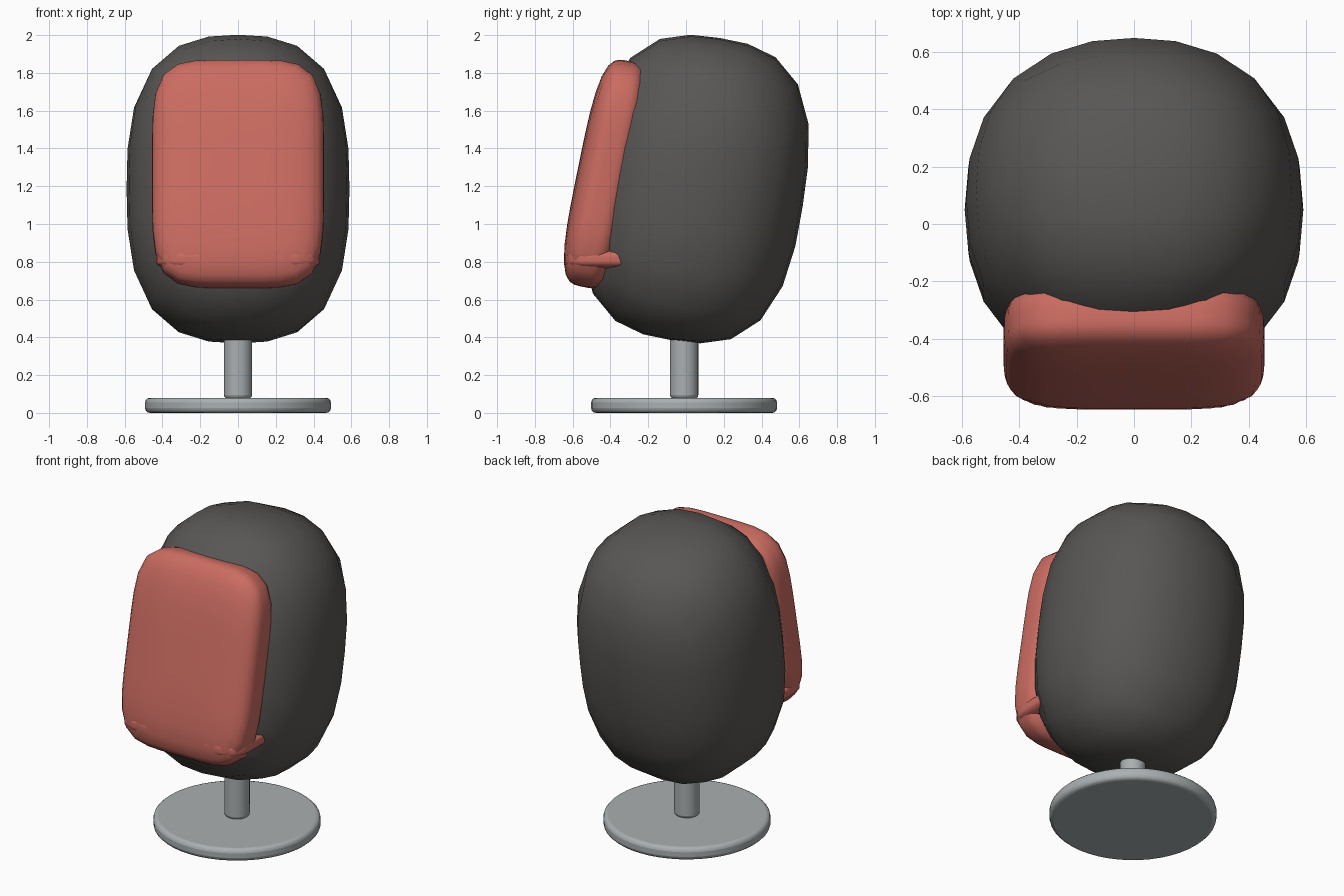
import bpy, bmesh
from math import tan, radians, pi
from mathutils import Matrix, Vector

if "Cube" in bpy.data.objects:
    bpy.data.objects.remove(bpy.data.objects["Cube"])


def material(name, color):
    m = bpy.data.materials.new(name)
    m.diffuse_color = (*color, 1)
    m.use_nodes = True
    m.node_tree.nodes["Principled BSDF"].inputs["Base Color"].default_value = m.diffuse_color
    return m


shell_mat = material("dark_shell", (0.10, 0.095, 0.09))
red_mat = material("red_fabric", (0.60, 0.15, 0.12))
metal_mat = material("grey_metal", (0.40, 0.43, 0.44))


def rounded_block(name, half, p_plan, p_rise, loc, lean, mat, cuts=5, swap=False):
    """Cube grid pushed out to a superellipsoid; swap puts its rise axis on y."""
    bm = bmesh.new()
    bmesh.ops.create_cube(bm, size=2)
    bmesh.ops.subdivide_edges(bm, edges=bm.edges[:], cuts=cuts, use_grid_fill=True)
    for v in bm.verts:
        d = Vector([tan(c * pi / 4) for c in v.co])
        a, b, c = abs(d.x), abs(d.y), abs(d.z)
        if swap:
            b, c = c, b
        plan = (a ** p_plan + b ** p_plan) ** (p_rise / p_plan)
        d /= (plan + c ** p_rise) ** (1 / p_rise)
        v.co = [d[i] * half[i] for i in range(3)]
    for f in bm.faces:
        f.smooth = True
    mesh = bpy.data.meshes.new(name)
    bm.to_mesh(mesh)
    bm.free()
    mesh.transform(Matrix.Translation(loc) @ Matrix.Rotation(radians(-lean), 4, 'X'))
    mesh.materials.append(mat)
    ob = bpy.data.objects.new(name, mesh)
    bpy.context.collection.objects.link(ob)
    return ob


def bevelled_cylinder(name, radius, z0, z1, bevel, mat):
    bpy.ops.mesh.primitive_cylinder_add(vertices=48, radius=radius, depth=z1 - z0,
                                        location=(0, -0.01, (z0 + z1) / 2))
    ob = bpy.context.object
    ob.name = name
    mod = ob.modifiers.new("Bevel", 'BEVEL')
    mod.width = bevel
    mod.segments = 3
    ob.data.materials.append(mat)
    bpy.ops.object.shade_smooth_by_angle(angle=radians(40))
    return ob


# Egg-shaped shell, leaning back
rounded_block("shell", (0.59, 0.575, 0.81), 2.25, 2.8, (0, 0.05, 1.185), 9, shell_mat)

# Back cushion bulging from the front of the shell
rounded_block("back_cushion", (0.455, 0.15, 0.61), 4.9, 3.6, (0, -0.425, 1.265), 11.5,
              red_mat, cuts=9, swap=True)

# Seat cushion whose corners poke through the back cushion
rounded_block("seat_cushion", (0.435, 0.30, 0.06), 6, 4, (0, -0.345, 0.815), 0,
              red_mat, cuts=9)

# Pedestal
bevelled_cylinder("base_disc", 0.492, 0.0, 0.08, 0.025, metal_mat)
bevelled_cylinder("post", 0.075, 0.075, 0.48, 0.02, metal_mat)
